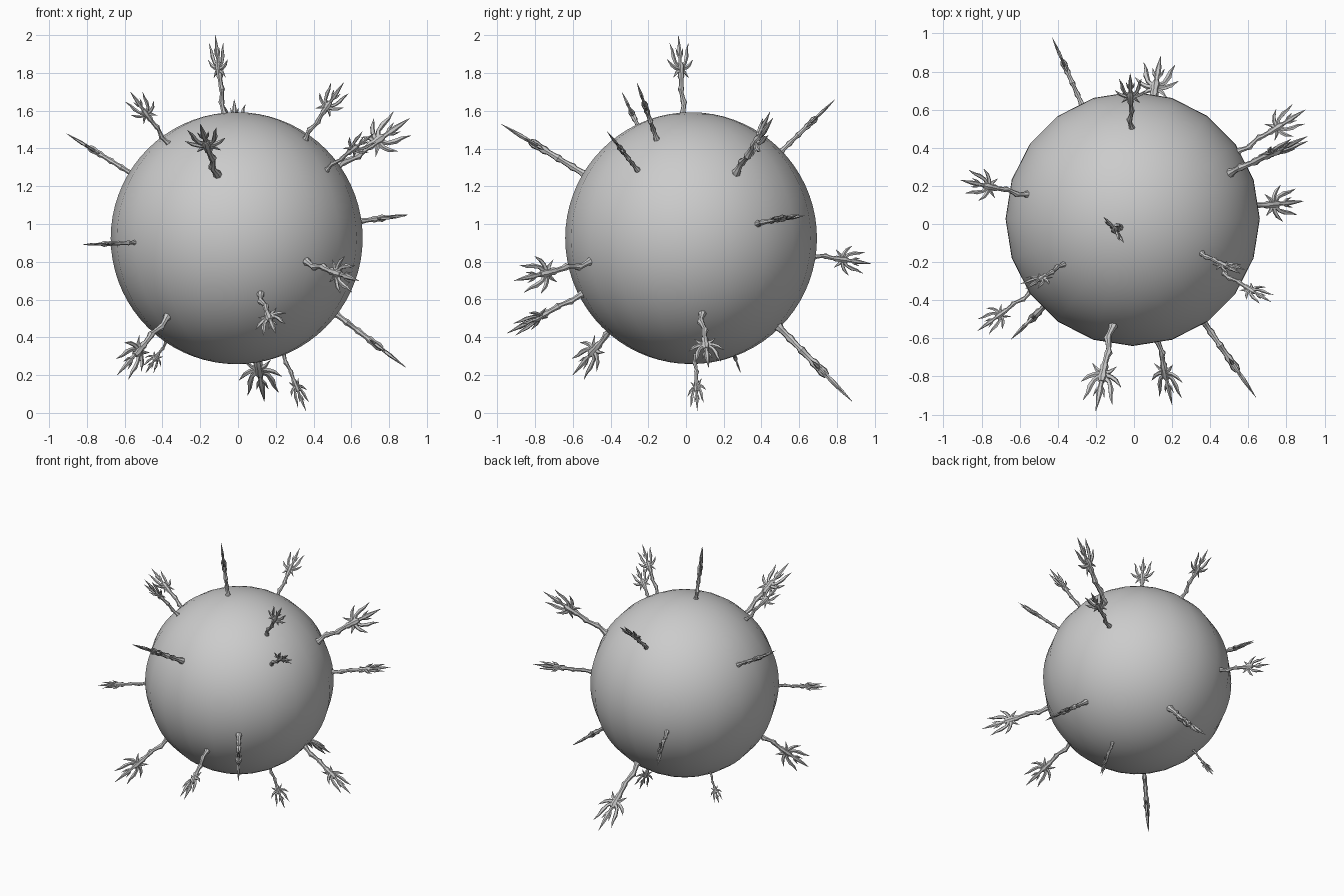
import bpy, bmesh, math
from mathutils import Vector, Matrix

if "Cube" in bpy.data.objects:
    bpy.data.objects.remove(bpy.data.objects["Cube"])

CENTER = Vector((-0.007, 0.027, 0.925))
RADIUS = 0.667


def tube(bm, pts, sides, flat=1.0):
    """Loft through (x, z, radius) points; the ends close to a point or a cap."""
    rings = []
    for i, (x, z, r) in enumerate(pts):
        a, b = pts[max(i - 1, 0)], pts[min(i + 1, len(pts) - 1)]
        t = Vector((b[0] - a[0], 0, b[1] - a[1])).normalized()
        n = Vector((t.z, 0, -t.x))
        ring = []
        for k in range(sides):
            ang = 2 * math.pi * k / sides
            ring.append(bm.verts.new(Vector((x, 0, z)) + n * r * math.cos(ang)
                                     + Vector((0, r * flat * math.sin(ang), 0))))
        rings.append(ring)
    for p, q in zip(rings, rings[1:]):
        for k in range(sides):
            m = (k + 1) % sides
            bm.faces.new((p[k], p[m], q[m], q[k]))
    bm.faces.new(rings[0][::-1])
    bm.faces.new(rings[-1])


# core ball
bm = bmesh.new()
bmesh.ops.create_uvsphere(bm, u_segments=20, v_segments=36, radius=RADIUS)
for f in bm.faces:
    f.smooth = True
me = bpy.data.meshes.new("core_ball")
bm.to_mesh(me)
bm.free()
core = bpy.data.objects.new("core_ball", me)
core.location = CENTER
bpy.context.collection.objects.link(core)

# thorned stalk, 0.4 long along z, fan spread in the xz plane
bm = bmesh.new()
tube(bm, [(0.004, -0.03, .015), (0.004, 0.008, .018), (0.001, .022, .013), (-.006, .05, .011),
          (-.008, .066, .016), (-.003, .082, .012), (.004, .115, .010), (.006, .13, .016),
          (.002, .148, .012), (0, .18, .011), (0, .195, .017), (0, .215, .014),
          (0, .245, .019), (0, .265, .012)], 7)
tube(bm, [(0, .24, .010), (0, .285, .009), (0, .305, .013), (0, .345, .009), (0, .4, .0008)], 6, .8)
for s in (-1, 1):
    # tall, middle and backward prongs
    tube(bm, [(0, .235, .012), (s * .03, .262, .009), (s * .042, .295, .011),
              (s * .046, .325, .007), (s * .058, .36, .0008)], 5, .8)
    tube(bm, [(0, .23, .012), (s * .035, .238, .010), (s * .055, .25, .009),
              (s * .08, .278, .0008)], 5, .8)
    tube(bm, [(0, .225, .012), (s * .025, .215, .009), (s * .048, .188, .0008)], 5, .8)
    tube(bm, [(0, .285, .008), (s * .014, .305, .006), (s * .022, .335, .0008)], 5, .8)
bmesh.ops.recalc_face_normals(bm, faces=bm.faces)
for f in bm.faces:
    f.smooth = True
stalk_mesh = bpy.data.meshes.new("thorned_stalk")
bm.to_mesh(stalk_mesh)
bm.free()
stalk_mesh.set_sharp_from_angle(angle=math.radians(40))

# tip position and fan direction of every stalk
X, Y, Z = (1, 0, 0), (0, 1, 0), (0, 0, 1)
STALKS = [
    ((-.12, -.04, 2.0), (.07, -.09, 0)), ((.56, -.26, 1.75), X), ((-.57, -.34, 1.70), X),
    ((-.20, -.98, 1.53), X), ((-.91, .23, 1.48), Y), ((.72, -.41, 1.48), X),
    ((.91, .46, 1.56), (1, 0, -1)), ((-.02, .79, 1.66), X), ((.90, .60, 1.05), (-.56, .9, 0)),
    ((-.82, -.56, .89), (-.58, .81, 0)), ((-.64, -.60, .20), Z), ((-.49, .29, .21), X),
    ((.64, -.91, .70), Z), ((.20, -.95, .42), (1, 0, .6)), ((.89, .12, .24), Y),
    ((.14, .88, .06), X), ((.36, .06, 0.01), (1, 1, 0)), ((-.43, .98, .79), Z),
]
for i, (tip, fan) in enumerate(STALKS):
    d = Vector(tip) - CENTER
    length = d.length - RADIUS + 0.012
    d.normalize()
    u = Vector(fan)
    u = (u - d * u.dot(d)).normalized()
    v = d.cross(u)
    s = length / 0.4
    ob = bpy.data.objects.new("thorned_stalk_%d" % (i + 1), stalk_mesh)
    rot = Matrix((u, v, d)).transposed().to_4x4()
    ob.matrix_world = (Matrix.Translation(CENTER + d * (RADIUS - 0.012)) @ rot
                       @ Matrix.Diagonal((s, s, s, 1)))
    bpy.context.collection.objects.link(ob)
